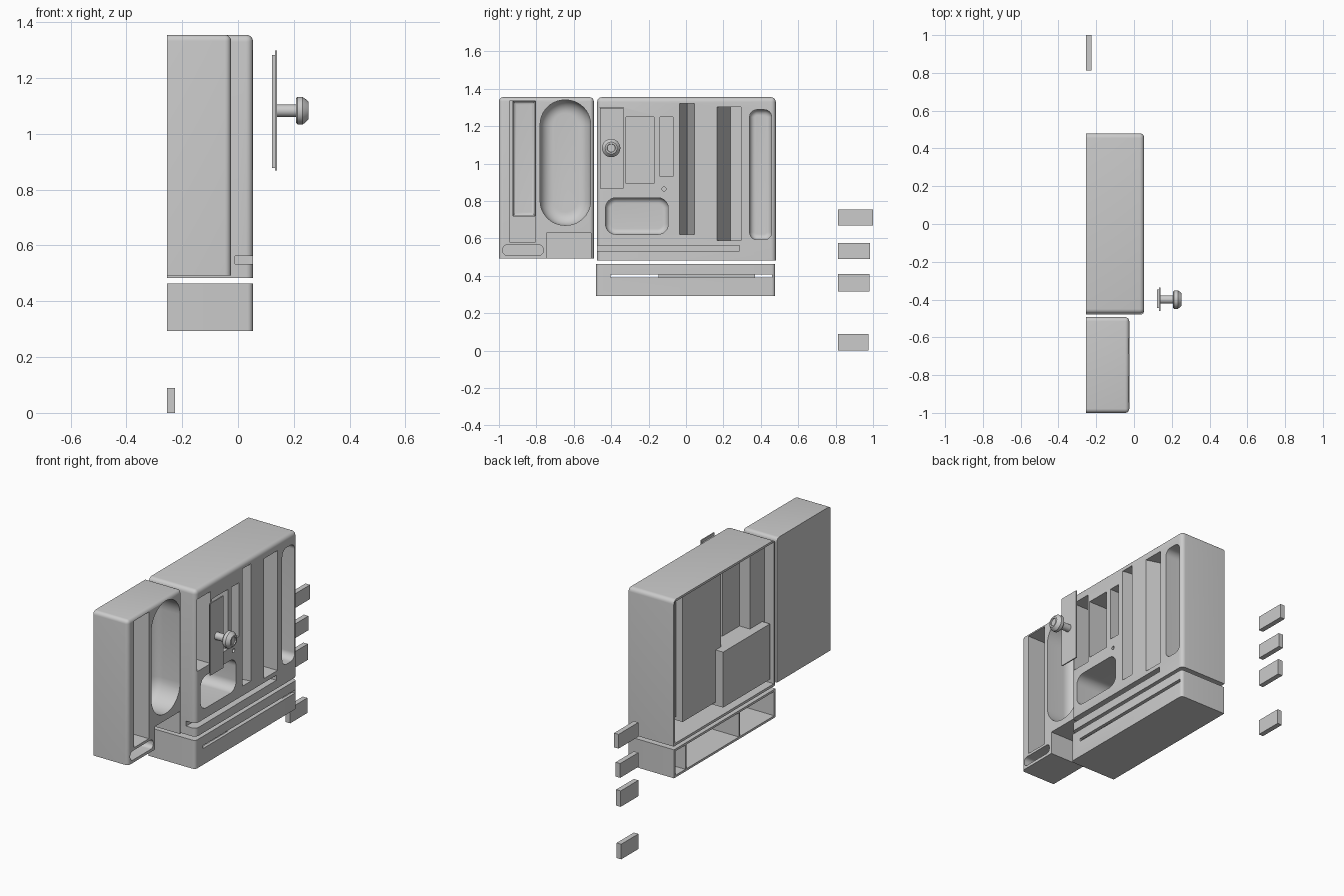
import bpy, bmesh, math
from mathutils import Vector

if "Cube" in bpy.data.objects:
    bpy.data.objects.remove(bpy.data.objects["Cube"])


def finish(bm, name):
    bmesh.ops.recalc_face_normals(bm, faces=bm.faces)
    me = bpy.data.meshes.new(name)
    bm.to_mesh(me)
    bm.free()
    ob = bpy.data.objects.new(name, me)
    bpy.context.collection.objects.link(ob)
    return ob


def box_bm(x, y, z):
    bm = bmesh.new()
    bmesh.ops.create_cube(bm, size=1)
    for v in bm.verts:
        v.co = Vector([(a + b) / 2 + c * (b - a) for (a, b), c in zip((x, y, z), v.co)])
    return bm


def box(name, x, y, z):
    return finish(box_bm(x, y, z), name)


def bevel(bm, edges, r, seg):
    bmesh.ops.bevel(bm, geom=edges, offset=r, segments=seg, profile=0.5,
                    affect='EDGES', clamp_overlap=True)


def case(name, x, y, z, r, top=True):
    """Box with rounded front corners, optionally a rounded top as well."""
    bm = box_bm(x, y, z)
    mid = (y[0] + y[1]) / 2
    chosen = []
    for e in bm.edges:
        m = (e.verts[0].co + e.verts[1].co) / 2
        front = abs(m.x - x[1]) < 1e-4
        upper = abs(m.z - z[1]) < 1e-4
        side = abs(m.y - mid) > 1e-3
        upright = front and side and not upper and m.z > z[0] + 1e-3
        rim = top and upper and (front or side) and m.x > x[0] + 1e-3
        if upright or rim:
            chosen.append(e)
    bevel(bm, chosen, r, 5)
    return finish(bm, name)


def pocket(x, y, z, r=0, fillet=0):
    """Cutter with a rounded outline and a filleted floor."""
    bm = box_bm(x, y, z)
    if r:
        bevel(bm, [e for e in bm.edges
                   if abs(e.verts[0].co.x - e.verts[1].co.x) > 1e-4], r, 10)
    if fillet:
        bevel(bm, [e for e in bm.edges
                   if all(abs(v.co.x - x[0]) < 1e-5 for v in e.verts)], fillet, 8)
    return finish(bm, "cutter")


def prism(pts, z):
    """Cutter extruded along z from an (x, y) profile."""
    bm = bmesh.new()
    f = bm.faces.new([bm.verts.new((px, py, z[0])) for px, py in pts])
    g = bmesh.ops.extrude_face_region(bm, geom=[f])['geom']
    for v in g:
        if isinstance(v, bmesh.types.BMVert):
            v.co.z = z[1]
    return finish(bm, "cutter")


def lathe(name, profile, y, z, seg=32):
    """Spin an (x, radius) profile round an axis along x."""
    bm = bmesh.new()
    rings = [[bm.verts.new((px, y + r * math.cos(2 * math.pi * i / seg),
                            z + r * math.sin(2 * math.pi * i / seg)))
              for i in range(seg)] for px, r in profile]
    for a, b in zip(rings, rings[1:]):
        for i in range(seg):
            j = (i + 1) % seg
            bm.faces.new((a[i], a[j], b[j], b[i]))
    bm.faces.new(rings[0])
    bm.faces.new(rings[-1])
    return finish(bm, name)


def combine(ob, op, others):
    for o in others:
        m = ob.modifiers.new("bool", 'BOOLEAN')
        m.operation, m.solver, m.object = op, 'EXACT', o
        with bpy.context.temp_override(object=ob, active_object=ob):
            bpy.ops.object.modifier_apply(modifier=m.name)
        bpy.data.objects.remove(o)


BACK, FRONT = -0.255, 0.054

# Main case: a shell open at the back
main = case("main_case", (BACK, FRONT), (-0.475, 0.48), (0.483, 1.355), 0.025)
combine(main, 'DIFFERENCE', [box("cutter", (-0.4, -0.03), (-0.464, 0.47), (0.498, 1.342))])

# Pocket housings standing inside the shell
combine(main, 'UNION', [box("housing", (b, 0), y, z) for b, y, z in [
    (-0.196, (-0.052, 0.312), (0.55, 1.335)),
    (-0.194, (-0.47, -0.325), (0.8, 1.315)),
    (-0.125, (-0.331, -0.164), (0.8, 1.265)),
    (-0.122, (-0.152, -0.058), (0.8, 1.267)),
    (-0.165, (0.33, 0.475), (0.58, 1.305)),
    (-0.245, (-0.442, 0.0), (0.53, 0.861))]])

# Pockets, slots and the rail groove in the front of the main case
combine(main, 'DIFFERENCE', [
    pocket((-0.18, 0.1), (-0.46, -0.335), (0.87, 1.30)),
    pocket((-0.11, 0.1), (-0.32, -0.172), (0.893, 1.25)),
    pocket((-0.11, 0.1), (-0.14, -0.07), (0.93, 1.25)),
    pocket((-0.225, 0.1), (-0.43, -0.095), (0.622, 0.817), 0.055, 0.03),
    pocket((-0.15, 0.1), (0.34, 0.458), (0.593, 1.288), 0.04, 0.03),
    prism([(0.06, -0.035), (0.06, 0.046), (-0.18, 0.009), (-0.18, 0.002)], (0.62, 1.32)),
    prism([(0.06, 0.165), (0.06, 0.295), (-0.18, 0.295), (-0.18, 0.237)], (0.588, 1.303)),
    box("cutter", (-0.01, 0.1), (-0.6, 0.285), (0.533, 0.563)),
    lathe("cutter", [(0.0, 0.011), (0.1, 0.011)], -0.118, 0.864, 16)])

# Side case with its recesses
side = case("side_case", (BACK, -0.025), (-1.0, -0.493), (0.493, 1.355), 0.022)
combine(side, 'DIFFERENCE', [
    pocket((-0.21, 0.1), (-0.78, -0.51), (0.67, 1.34), 0.132, 0.07),
    pocket((-0.19, 0.1), (-0.945, -0.805), (0.58, 1.335)),
    pocket((-0.215, 0.1), (-0.925, -0.806), (0.72, 1.334), 0, 0.02),
    pocket((-0.12, 0.1), (-0.98, -0.763), (0.51, 0.565), 0.024),
    box("cutter", (-0.21, 0.1), (-0.745, -0.507), (0.4, 0.63))])

# Lower tray: three rear compartments and a front slit
tray = case("lower_tray", (BACK, FRONT), (-0.48, 0.477), (0.293, 0.463), 0.02, top=False)
combine(tray, 'DIFFERENCE', [box("cutter", (-0.4, x), y, (0.306, 0.45)) for x, y in [
    (0.035, (-0.467, -0.147)), (-0.02, (-0.135, 0.358)), (0.035, (0.37, 0.465))]])
combine(tray, 'DIFFERENCE', [box("cutter", (0.0, 0.1), (-0.405, 0.46), (0.39, 0.408))])

# Pull-out lid with its knob
lid = [box("lid_plate", (0.133, 0.14), (-0.46, -0.335), (0.868, 1.298)),
       box("lid_inner_plate", (0.122, 0.134), (-0.446, -0.347), (0.878, 1.283)),
       lathe("lid_knob", [(0.135, 0.022), (0.207, 0.022), (0.207, 0.043), (0.213, 0.049),
                          (0.232, 0.049), (0.243, 0.041), (0.252, 0.032), (0.252, 0.023),
                          (0.246, 0.021)], -0.40, 1.083)]

# Loose tabs
tabs = [box("tab_%d" % (i + 1), (BACK, -0.225), (0.813, y1), z) for i, (y1, z) in enumerate([
    (1.0, (0.67, 0.755)), (0.985, (0.49, 0.575)),
    (0.98, (0.315, 0.41)), (0.975, (0.0, 0.09))])]

# Smooth the rounded surfaces, keep hard edges
bpy.ops.object.select_all(action='DESELECT')
for ob in [main, side, tray] + lid + tabs:
    ob.select_set(True)
bpy.context.view_layer.objects.active = main
bpy.ops.object.shade_smooth_by_angle(angle=math.radians(30))
